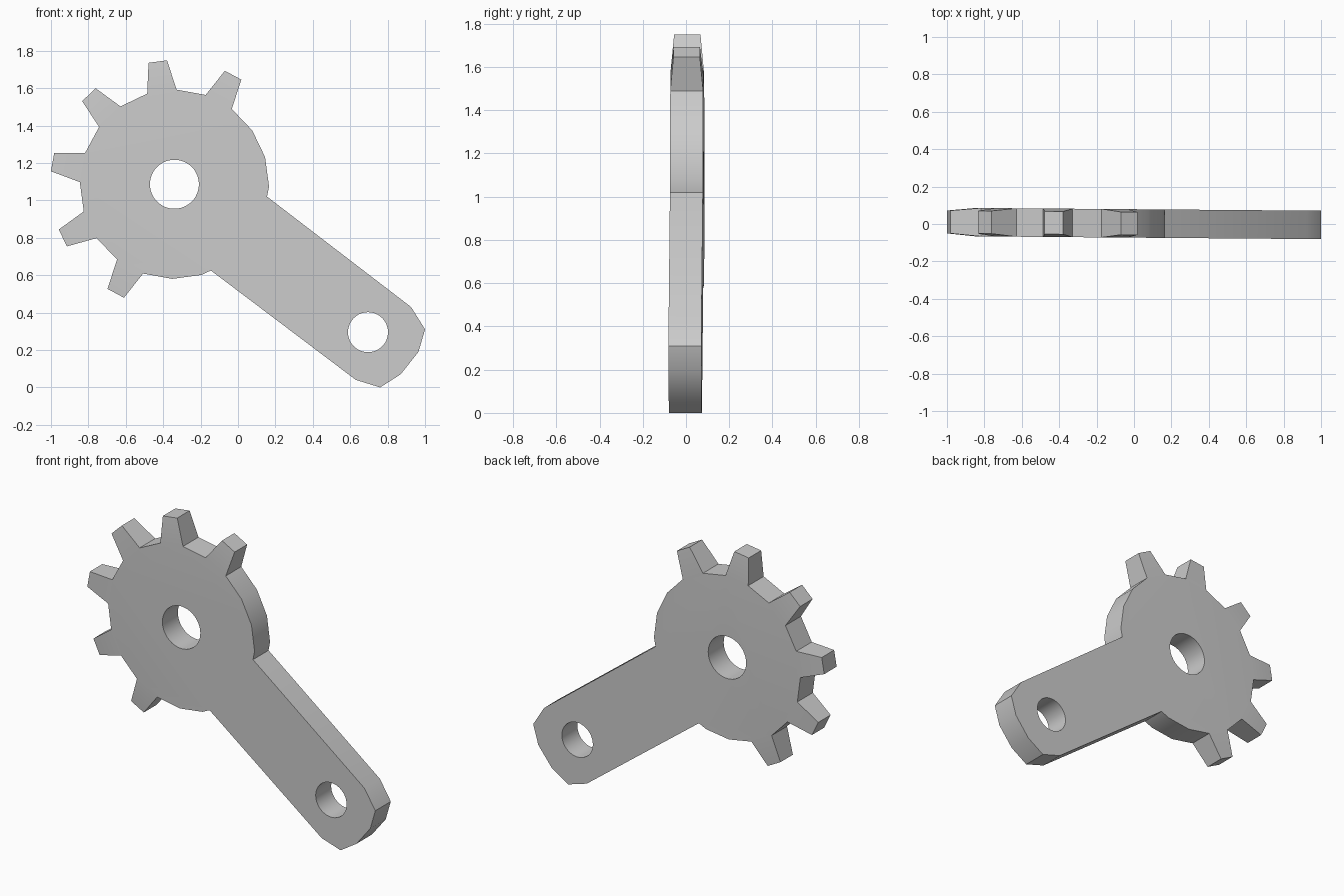
import bpy, bmesh
from math import radians, cos, sin, pi
from mathutils import Vector

if "Cube" in bpy.data.objects:
    bpy.data.objects.remove(bpy.data.objects["Cube"])

HUB = (-0.34, 1.086)
EYE = (0.695, 0.295)
HALF = 0.076          # half thickness of the plate
FIRST = 61.7          # angle of the first tooth
TEETH = 6


def polar(radius, degrees):
    a = radians(degrees)
    return (HUB[0] + radius * cos(a), HUB[1] + radius * sin(a))


def lean(x):
    # the plate is turned very slightly about the vertical
    return 0.003 - 0.008 * x


# Outline: twenty-sided hub, then the arm with its faceted round end
outline = [polar(0.506, FIRST - 63 + 18 * i) for i in range(17)]
outline = [outline[0]] + outline[1:] + [polar(0.506, FIRST - 63 + 288)]
outline += [(-0.145, 0.625), (0.63, 0.04), (0.76, 0.0), (0.87, 0.07),
            (0.965, 0.19), (1.0, 0.31), (0.925, 0.43), (0.155, 1.02)]

bm = bmesh.new()
front = [bm.verts.new((x, -HALF, z)) for x, z in outline]
back = [bm.verts.new((x, HALF, z)) for x, z in outline]
bm.faces.new(front)
bm.faces.new(back[::-1])
count = len(outline)
sides = []
for i in range(count):
    j = (i + 1) % count
    sides.append(bm.faces.new((front[j], front[i], back[i], back[j])))

# Teeth: every second rim facet is pulled out and tapered
tooth_faces = [sides[3 + 2 * k] for k in range(TEETH)]
for k, face in enumerate(tooth_faces):
    tip = bmesh.ops.extrude_discrete_faces(bm, faces=[face])["faces"][0]
    angle = radians(FIRST + 36 * k)
    out = Vector((cos(angle), 0, sin(angle)))
    side = Vector((-sin(angle), 0, cos(angle)))
    centre = Vector((HUB[0], 0, HUB[1])) + out * 0.662
    for v in tip.verts:
        s = 1 if (v.co - centre).dot(side) > 0 else -1
        y = 0.061 if v.co.y > 0 else -0.061
        v.co = centre + side * (0.05 * s) + Vector((0, y, 0))

for v in bm.verts:
    v.co.y += lean(v.co.x)
bmesh.ops.recalc_face_normals(bm, faces=bm.faces)
mesh = bpy.data.meshes.new("gear_arm")
bm.to_mesh(mesh)
bm.free()
gear_arm = bpy.data.objects.new("gear_arm", mesh)
bpy.context.collection.objects.link(gear_arm)


# Round through-holes in the hub and the arm end
def drill(name, centre, radius):
    bpy.ops.mesh.primitive_cylinder_add(
        vertices=48, radius=radius, depth=0.6,
        location=(centre[0], 0, centre[1]), rotation=(pi / 2, 0, 0))
    cutter = bpy.context.object
    cutter.name = name
    cutter.hide_render = True
    mod = gear_arm.modifiers.new(name, "BOOLEAN")
    mod.operation = "DIFFERENCE"
    mod.solver = "EXACT"
    mod.object = cutter
    bpy.context.view_layer.objects.active = gear_arm
    bpy.ops.object.modifier_apply(modifier=name)
    bpy.data.objects.remove(cutter)


drill("hub_hole", HUB, 0.131)
drill("arm_hole", EYE, 0.107)

bpy.ops.object.select_all(action="DESELECT")
gear_arm.select_set(True)
bpy.context.view_layer.objects.active = gear_arm
bpy.ops.object.shade_smooth_by_angle(angle=radians(25))
